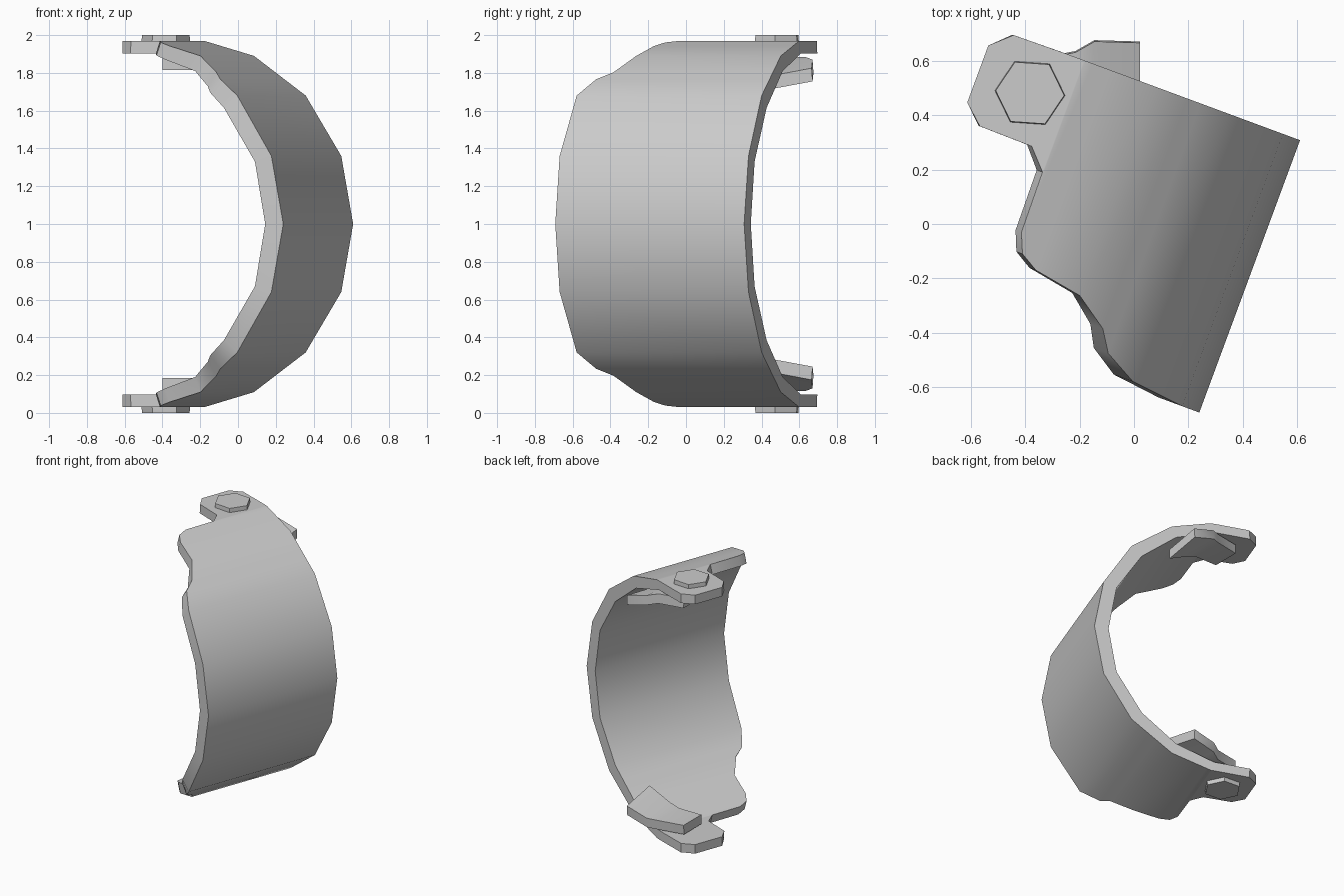
import bpy, bmesh
from math import cos, sin, radians

if "Cube" in bpy.data.objects:
    bpy.data.objects.remove(bpy.data.objects["Cube"])

TILT = radians(20.3)
C, S = cos(TILT), sin(TILT)


def place(v, u, z):
    """Band coordinates (v across, u along the band width) to world."""
    return (v * C + u * S, -v * S + u * C, z)


def flip(p):
    return (p[0], p[1], 2 - p[2])


def loft(name, sections):
    """Join equal point rings into a closed solid."""
    bm = bmesh.new()
    rings = [[bm.verts.new(p) for p in s] for s in sections]
    n = len(rings[0])
    for a, b in zip(rings, rings[1:]):
        for i in range(n):
            j = (i + 1) % n
            bm.faces.new((a[i], a[j], b[j], b[i]))
    bm.faces.new(rings[0])
    bm.faces.new(rings[-1])
    bmesh.ops.recalc_face_normals(bm, faces=bm.faces)
    mesh = bpy.data.meshes.new(name)
    bm.to_mesh(mesh)
    bm.free()
    ob = bpy.data.objects.new(name, mesh)
    bpy.context.collection.objects.link(ob)
    bpy.ops.object.select_all(action='DESELECT')
    ob.select_set(True)
    bpy.context.view_layer.objects.active = ob
    bpy.ops.object.shade_smooth_by_angle(angle=radians(32))
    return ob


# Curved band: arc profile (outer v, z, inner v, z), top end to middle
ARC = [(-.729, 1.97, -.729, 1.902), (-.377, 1.97, -.40, 1.902),
       (-.095, 1.89, -.125, 1.81), (.197, 1.68, .122, 1.615),
       (.398, 1.36, .305, 1.33), (.465, 1.0, .363, 1.0)]

# Trimmed outline: v, lower u, upper u
EDGE = [(-.729, .206, .429), (-.655, .14, .497), (-.451, .137, .5),
        (-.381, .062, .5), (-.377, -.172, .5), (-.346, -.245, .5),
        (-.279, -.284, .5), (-.095, -.316, .5), (.026, -.40, .5),
        (.076, -.478, .5), (.197, -.544, .5), (.398, -.566, .5),
        (.465, -.566, .5)]


def band_section(v, lo, hi):
    for a, b in zip(ARC, ARC[1:]):
        if v <= b[0]:
            t = (v - a[0]) / (b[0] - a[0])
            ov, oz, iv, iz = (p + (q - p) * t for p, q in zip(a, b))
            return [place(ov, lo, oz), place(ov, hi, oz),
                    place(iv, hi, iz), place(iv, lo, iz)]


half = [band_section(*e) for e in EDGE]
loft("curved_band", half + [[flip(p) for p in s] for s in half[-2::-1]])


# Hexagonal bolt heads on both end tabs
def hexagon(r, z):
    return [(-.382 + r * cos(radians(60 * k - 4)),
             .481 + r * sin(radians(60 * k - 4)), z) for k in range(6)]


bolt = [hexagon(.129, 1.95), hexagon(.129, 1.97), hexagon(.126, 2.0)]

# Bent clip plates inside the tabs: x, y near, y far, z near, z far
CLIP = [(-.40, .39, .60, 1.815, 1.815), (-.215, .39, .635, 1.815, 1.815),
        (-.145, .40, .675, 1.785, 1.80), (.022, .40, .67, 1.705, 1.755)]
clip = [[(x, y0, z0), (x, y1, z1), (x, y1 - .005, z1 + .07), (x, y0, z0 + .07)]
        for x, y0, y1, z0, z1 in CLIP]

for part, sections in (("bolt_head", bolt), ("clip_plate", clip)):
    loft("upper_" + part, sections)
    loft("lower_" + part, [[flip(p) for p in s] for s in sections])
